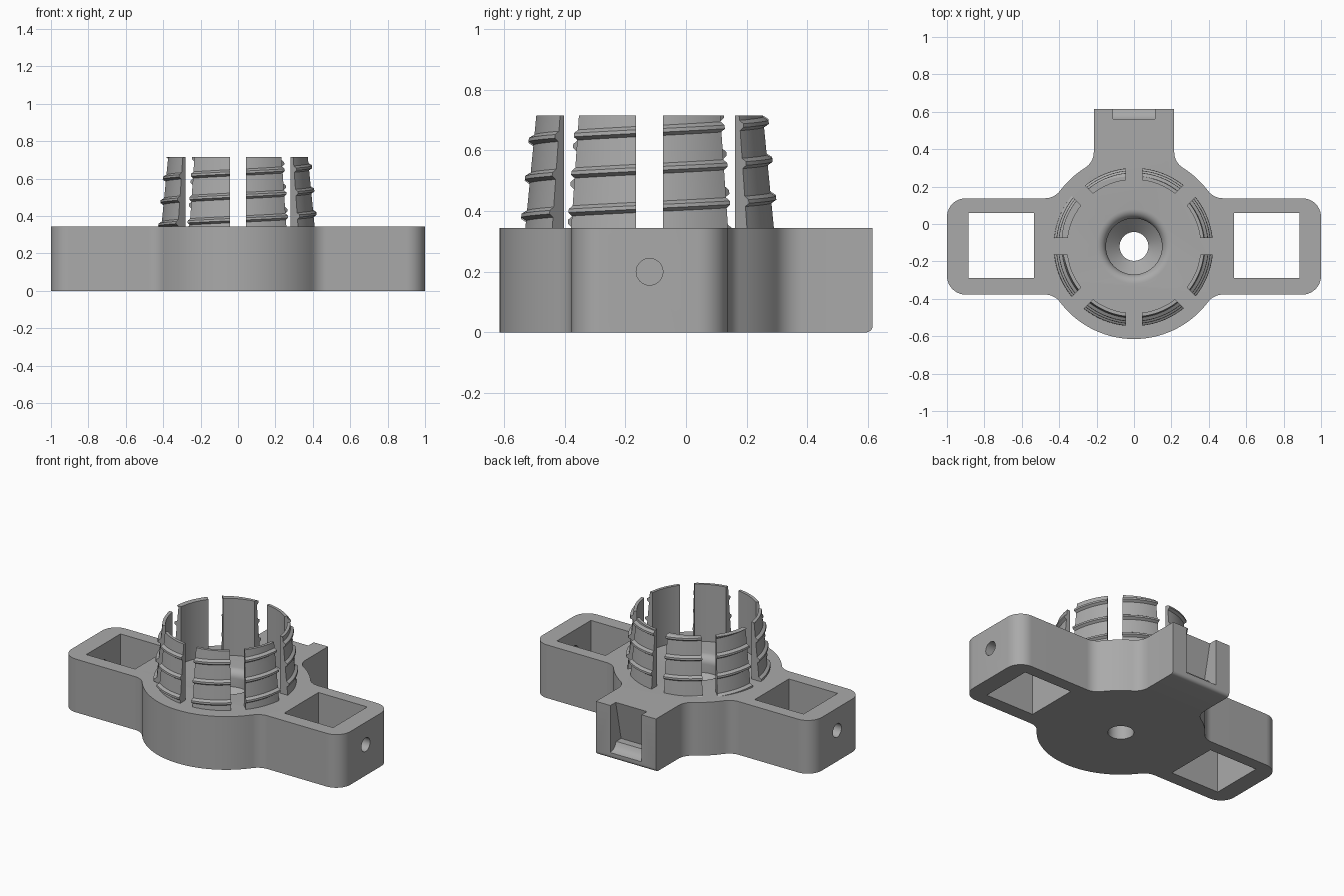
import bpy, bmesh, math
from mathutils import Vector, Matrix

if "Cube" in bpy.data.objects:
    bpy.data.objects.remove(bpy.data.objects["Cube"])

CY, R, H, F = -0.12, 0.495, 0.345, 0.10   # hub centre y, hub radius, body height, fillet radius
HALF, BLOCK = 0.2575, 0.215               # arm half width, back block half width

grey = bpy.data.materials.new("light_grey")
grey.diffuse_color = (0.40, 0.40, 0.40, 1)
grey.use_nodes = True
grey.node_tree.nodes["Principled BSDF"].inputs["Base Color"].default_value = grey.diffuse_color


def make(name, bm):
    bmesh.ops.remove_doubles(bm, verts=bm.verts, dist=1e-5)
    bmesh.ops.recalc_face_normals(bm, faces=bm.faces)
    me = bpy.data.meshes.new(name)
    bm.to_mesh(me)
    bm.free()
    ob = bpy.data.objects.new(name, me)
    bpy.context.collection.objects.link(ob)
    me.materials.append(grey)
    return ob


def activate(ob):
    bpy.ops.object.select_all(action='DESELECT')
    ob.select_set(True)
    bpy.context.view_layer.objects.active = ob


def prism(name, pts, offset):
    bm = bmesh.new()
    f = bm.faces.new([bm.verts.new(p) for p in pts])
    ret = bmesh.ops.extrude_face_region(bm, geom=[f])
    bmesh.ops.translate(bm, vec=offset, verts=[v for v in ret['geom'] if isinstance(v, bmesh.types.BMVert)])
    return make(name, bm)


def arc(cx, cy, r, a0, a1, n):
    return [(cx + r * math.cos(a0 + (a1 - a0) * i / n), cy + r * math.sin(a0 + (a1 - a0) * i / n))
            for i in range(n + 1)]


def lathe(name, prof, n=64):
    bm = bmesh.new()
    rings = [[bm.verts.new((r * math.cos(2 * math.pi * i / n), CY + r * math.sin(2 * math.pi * i / n), z))
              for i in range(n)] for r, z in prof]
    for a, b in zip(rings, rings[1:]):
        for i in range(n):
            bm.faces.new((a[i], a[(i + 1) % n], b[(i + 1) % n], b[i]))
    bm.faces.new(rings[0])
    bm.faces.new(rings[-1])
    return make(name, bm)


# body outline: hub disc, two arms and back block joined with fillets
pi = math.pi
fx = math.sqrt((R + F) ** 2 - (HALF + F) ** 2)
ang = math.atan2(HALF + F, fx)
by = math.sqrt((R + F) ** 2 - (BLOCK + F) ** 2)
bang = math.atan2(by, BLOCK + F)
half = arc(0, 0, R, -pi / 2, -ang, 20)
half += arc(fx, -HALF - F, F, pi - ang, pi / 2, 8)[1:]
half += arc(0.9, -HALF + 0.1, 0.1, -pi / 2, 0, 10)
half += arc(0.9, HALF - 0.1, 0.1, 0, pi / 2, 10)
half += arc(fx, HALF + F, F, -pi / 2, -pi + ang, 8)
half += arc(0, 0, R, ang, bang, 8)[1:]
half += arc(BLOCK + F, by, F, pi + bang, pi, 8)[1:]
half += [(BLOCK, 0.735)]
outline = half + [(-x, y) for x, y in reversed(half[1:])]
body = prism("body", [(x, y + CY, 0) for x, y in outline], (0, 0, H))

# small rounding on the lower back edge
bm = bmesh.new()
bm.from_mesh(body.data)
edges = [e for e in bm.edges if all(v.co.y > 0.61 and v.co.z < 0.01 for v in e.verts)]
bmesh.ops.bevel(bm, geom=edges, offset=0.022, segments=5, profile=0.5, affect='EDGES')
bm.to_mesh(body.data)
bm.free()

# cutters: arm windows, end holes, back pocket, countersunk centre hole
cutters = []
for s in (-1, 1):
    cutters.append(prism("window_cutter", [(s * x, y, -0.1) for x, y in
                         ((0.535, -0.29), (0.885, -0.29), (0.885, 0.06), (0.535, 0.06))], (0, 0, 0.6)))
    cutters.append(prism("end_hole_cutter", [(s * 0.8, y, z) for y, z in
                         arc(CY, 0.2, 0.044, 0, 2 * pi, 32)[:-1]], (s * 0.3, 0, 0)))
pocket = [(0.66, 0.04), (0.615, 0.04), (0.588, 0.047), (0.567, 0.065), (0.555, 0.09), (0.505, 0.09),
          (0.572, 0.40), (0.66, 0.40)]
cutters.append(prism("pocket_cutter", [(-0.112, y, z) for y, z in pocket], (0.224, 0, 0)))
flare = [(0.20 - 0.05 * math.sin(i * pi / 16), 0.295 + 0.05 * math.cos(i * pi / 16)) for i in range(9)]
cutters.append(lathe("centre_hole_cutter", [(0.20, 0.37)] + flare +
                     [(0.15, 0.24), (0.077, 0.17), (0.077, -0.1)]))
for c in cutters:
    activate(body)
    m = body.modifiers.new("cut", 'BOOLEAN')
    m.operation, m.solver, m.object = 'DIFFERENCE', 'EXACT', c
    bpy.ops.object.modifier_apply(modifier=m.name)
    bpy.data.objects.remove(c)

# tapered ring of eight threaded fingers, split by parallel slots
Z0, Z1, PITCH, SLOT, RIN = 0.335, 0.715, 0.125, 0.044, 0.357
BUMP = ((-0.017, 0), (-0.006, 0.017), (0.006, 0.017), (0.017, 0))


def outer_radius(z, helix):
    d = abs((z - helix + PITCH / 2) % PITCH - PITCH / 2)
    bump = 0.017 * min(1, max(0, (0.017 - d) / 0.011))
    return 0.412 - 0.036 * (z - H) / (Z1 - H) + bump


def finger(index):
    bm = bmesh.new()
    cols, n = [], 14
    for i in range(n + 1):
        def point(r, z):
            gap = math.asin(SLOT / r)
            t = index * pi / 4 + gap + (pi / 4 - 2 * gap) * i / n
            return bm.verts.new((r * math.cos(t), CY + r * math.sin(t), z))
        mid = index * pi / 4 + 0.112 + (pi / 4 - 0.224) * i / n
        helix = 0.383 + PITCH * ((mid + pi / 2) / (2 * pi))
        zs = [Z0] + [min(Z1, max(Z0, helix + k * PITCH + d)) for k in range(-3, 5) for d, _ in BUMP] + [Z1]
        cols.append([point(RIN, Z0)] + [point(outer_radius(z, helix), z) for z in zs] + [point(RIN, Z1)])
    for a, b in zip(cols, cols[1:]):
        for j in range(len(a)):
            k = (j + 1) % len(a)
            bm.faces.new((a[j], a[k], b[k], b[j]))
    bm.faces.new(cols[0])
    bm.faces.new(cols[-1])
    return make("threaded_finger", bm)


parts = [body] + [finger(i - 4) for i in range(8)]
for ob in parts:
    activate(ob)
    bpy.ops.object.shade_smooth_by_angle(angle=math.radians(30))
